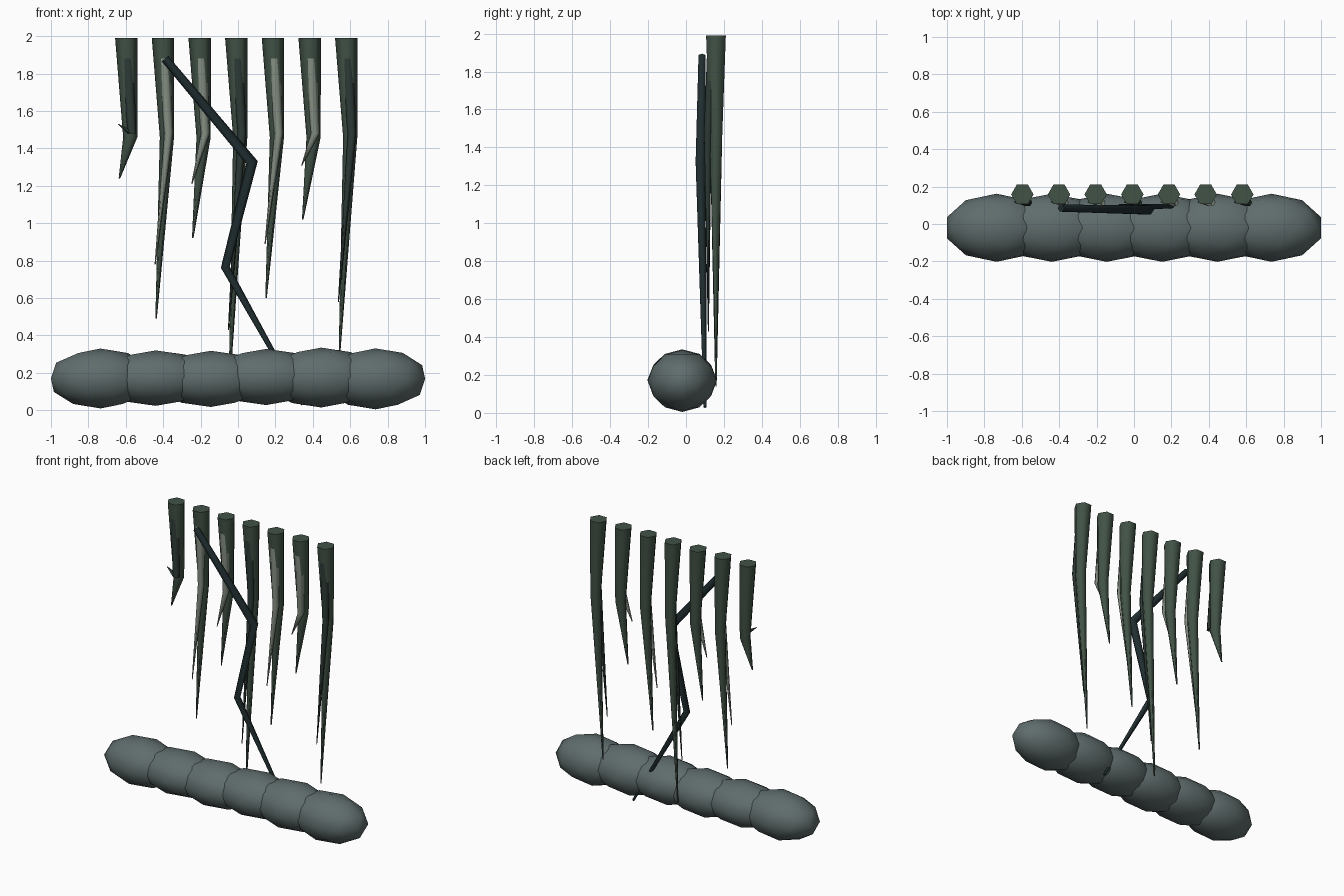
import bpy, bmesh, math
from mathutils import Vector

if "Cube" in bpy.data.objects:
    bpy.data.objects.remove(bpy.data.objects["Cube"], do_unlink=True)


def material(name, rgb):
    m = bpy.data.materials.new(name)
    m.use_nodes = True
    m.diffuse_color = (*rgb, 1)
    bsdf = m.node_tree.nodes["Principled BSDF"]
    bsdf.inputs["Base Color"].default_value = (*rgb, 1)
    bsdf.inputs["Roughness"].default_value = 0.8
    return m


STONE = material("grey stone", (0.115, 0.15, 0.15))
MOSS = material("moss green", (0.053, 0.084, 0.061))
PALE = material("pale lichen", (0.24, 0.28, 0.23))
DARK = material("dark moss", (0.026, 0.042, 0.036))
VINE = material("dark vine", (0.014, 0.026, 0.029))


def finish(bm, name, mat, angle):
    bmesh.ops.recalc_face_normals(bm, faces=bm.faces)
    mesh = bpy.data.meshes.new(name)
    bm.to_mesh(mesh)
    bm.free()
    mesh.materials.append(mat)
    obj = bpy.data.objects.new(name, mesh)
    bpy.context.collection.objects.link(obj)
    bpy.ops.object.select_all(action="DESELECT")
    obj.select_set(True)
    bpy.context.view_layer.objects.active = obj
    bpy.ops.object.shade_smooth_by_angle(angle=math.radians(angle))
    return obj


def tube(name, points, radii, mat, mitre=False, sides=6):
    """Six-sided tapering tube; rings are level, or mitred along the path."""
    bm = bmesh.new()
    pts = [Vector(p) for p in points]
    rings = []
    for i, (p, r) in enumerate(zip(pts, radii)):
        u, stretch = Vector((1, 0, 0)), 1
        if mitre:
            before = (p - pts[i - 1]).normalized() if i else None
            after = (pts[i + 1] - p).normalized() if i + 1 < len(pts) else before
            before = before or after
            t = (before + after).normalized()
            u = t.cross(Vector((0, 1, 0))).normalized()
            stretch = 1 / t.dot(after)
        ring = []
        for k in range(sides):
            a = math.tau * k / sides
            ring.append(bm.verts.new(p + u * (r * stretch * math.cos(a))
                                     + Vector((0, r * math.sin(a), 0))))
        rings.append(ring)
    for a, b in zip(rings, rings[1:]):
        for k in range(sides):
            n = (k + 1) % sides
            bm.faces.new((a[k], a[n], b[n], b[k]))
    bm.faces.new(rings[0])
    bm.faces.new(rings[-1])
    return finish(bm, name, mat, 65)


# Row of overlapping boulders: centre x, length radius, height radius, centre z
boulders = [(-0.735, 0.279, 0.16, 0.17), (-0.44, 0.30, 0.148, 0.172),
            (-0.145, 0.30, 0.15, 0.168), (0.15, 0.30, 0.15, 0.178),
            (0.445, 0.30, 0.16, 0.175), (0.735, 0.279, 0.163, 0.168)]
for i, (x, rx, rz, z) in enumerate(boulders):
    bm = bmesh.new()
    bmesh.ops.create_icosphere(bm, subdivisions=2, radius=1)
    for v in bm.verts:
        v.co = Vector((x + v.co.x * rx, -0.02 + v.co.y * 0.182, z + v.co.z * rz))
    finish(bm, f"boulder_{i + 1}", STONE, 60)

# Hanging strands, each with a thinner offshoot on its front
TOP, BACK = 1.99, 0.158
tips = [1.24, 0.49, 0.92, 0.14, 0.60, 1.02, 0.29]
for i, tip in enumerate(tips):
    x = -0.597 + 0.196 * i
    tube(f"strand_{i + 1}",
         [(x, BACK, TOP), (x + 0.021, BACK, 1.46), (x - 0.037, BACK, tip)],
         [0.06, 0.038, 0.004], MOSS)
    tube(f"offshoot_{i + 1}",
         [(x, 0.145, TOP - 0.002), (x + 0.03, 0.115, 1.48), (x - 0.042, 0.118, tip + 0.29)],
         [0.036, 0.023, 0.003], PALE if i % 3 else DARK)

# Zigzag vine crossing in front and passing down through the boulders
tube("zigzag_vine",
     [(-0.39, 0.085, 1.88), (0.075, 0.075, 1.325), (-0.068, 0.088, 0.765), (0.345, 0.10, 0.03)],
     [0.022, 0.028, 0.022, 0.008], VINE, mitre=True)
